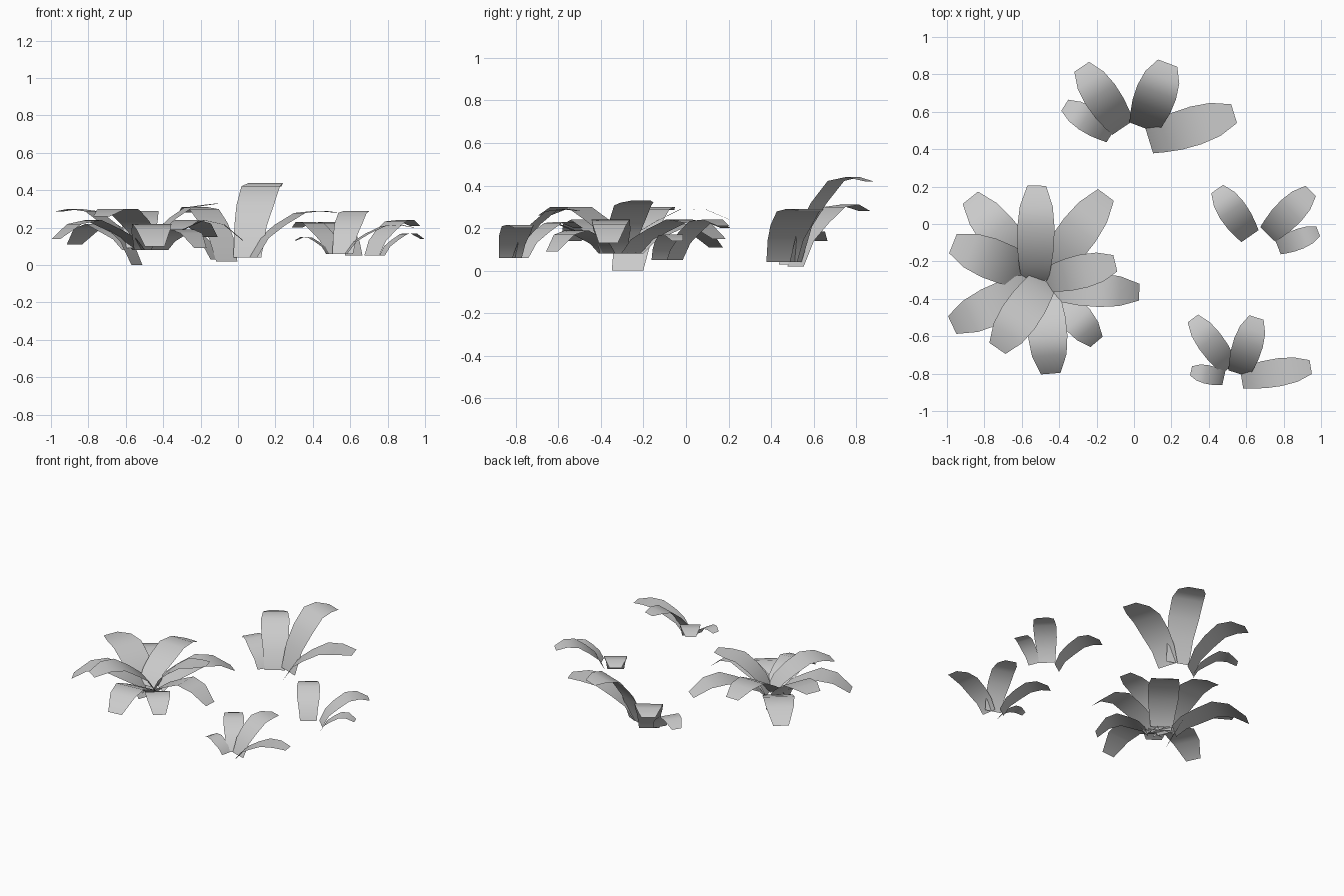
import bpy
from mathutils import Vector

# Shared leaf shape: distance along leaf, relative rise, relative width
ALONG = [0, .13, .32, .55, .78, 1]
RISE = [0, .42, .70, .95, 1, 1]
WIDTH = [.72, .84, .97, 1, .88, .5]


def leaf(verts, faces, base, tip, zs, width):
    """Arched strip; zs = base, peak and tip height."""
    b, t = Vector(base), Vector(tip)
    d = t - b
    side = Vector((-d.y, d.x)).normalized()
    zb, zp, zt = zs
    start = len(verts)
    for i, (s, r, w) in enumerate(zip(ALONG, RISE, WIDTH)):
        z = zb + (zp - zb) * r
        if i == 3:
            z = min(zp, z + .1 * (zp - zt))
        if i == 4:
            z = zp - .3 * max(0, zp - zt - .03)
        if i == 5:
            z = zt
        c = b + d * s
        for k in (-.5, .5):
            p = c + side * width * w * k
            verts.append((p.x, p.y, z))
    for i in range(len(ALONG) - 1):
        a = start + 2 * i
        faces.append((a, a + 2, a + 3, a + 1))


def plant(name, leaves):
    verts, faces = [], []
    for l in leaves:
        leaf(verts, faces, *l)
    me = bpy.data.meshes.new(name)
    me.from_pydata(verts, [], faces)
    me.update()
    for p in me.polygons:
        p.use_smooth = True
    ob = bpy.data.objects.new(name, me)
    bpy.context.collection.objects.link(ob)


# Large full rosette
plant("large_rosette", [
    ((-.53, -.30), (-.52, .205), (.09, .295, .24), .20),
    ((-.56, -.25), (-.875, .14), (.08, .22, .11), .21),
    ((-.54, -.275), (-.968, -.105), (0, .30, .285), .22),
    ((-.53, -.33), (-.972, -.54), (.08, .24, .14), .21),
    ((-.48, -.30), (-.73, -.665), (.08, .305, .26), .21),
    ((-.48, -.36), (-.445, -.80), (.08, .22, .10), .21),
    ((-.42, -.37), (-.20, -.63), (.08, .19, .09), .17),
    ((-.44, -.34), (.028, -.365), (.08, .24, .13), .18),
    ((-.47, -.30), (-.10, -.21), (.08, .32, .33), .18),
    ((-.46, -.26), (-.15, .155), (.08, .24, .15), .21),
])

# Tall back tuft
plant("back_tuft", [
    ((.05, .515), (.18, .86), (.04, .44, .42), .22),
    ((-.06, .515), (-.28, .84), (.02, .31, .28), .19),
    ((-.12, .48), (-.37, .635), (.03, .19, .14), .14),
    ((.08, .45), (.535, .59), (.04, .29, .28), .21),
])

# Small right tuft
plant("right_tuft", [
    ((.62, -.065), (.445, .187), (.05, .23, .20), .155),
    ((.715, -.055), (.945, .177), (.05, .24, .21), .155),
    ((.77, -.125), (.985, -.04), (.05, .17, .14), .11),
])

# Small front tuft
plant("front_tuft", [
    ((.56, -.80), (.655, -.50), (.06, .29, .28), .16),
    ((.51, -.77), (.315, -.505), (.06, .23, .20), .14),
    ((.48, -.825), (.305, -.785), (.06, .15, .13), .10),
    ((.575, -.825), (.945, -.765), (.06, .215, .20), .15),
])
